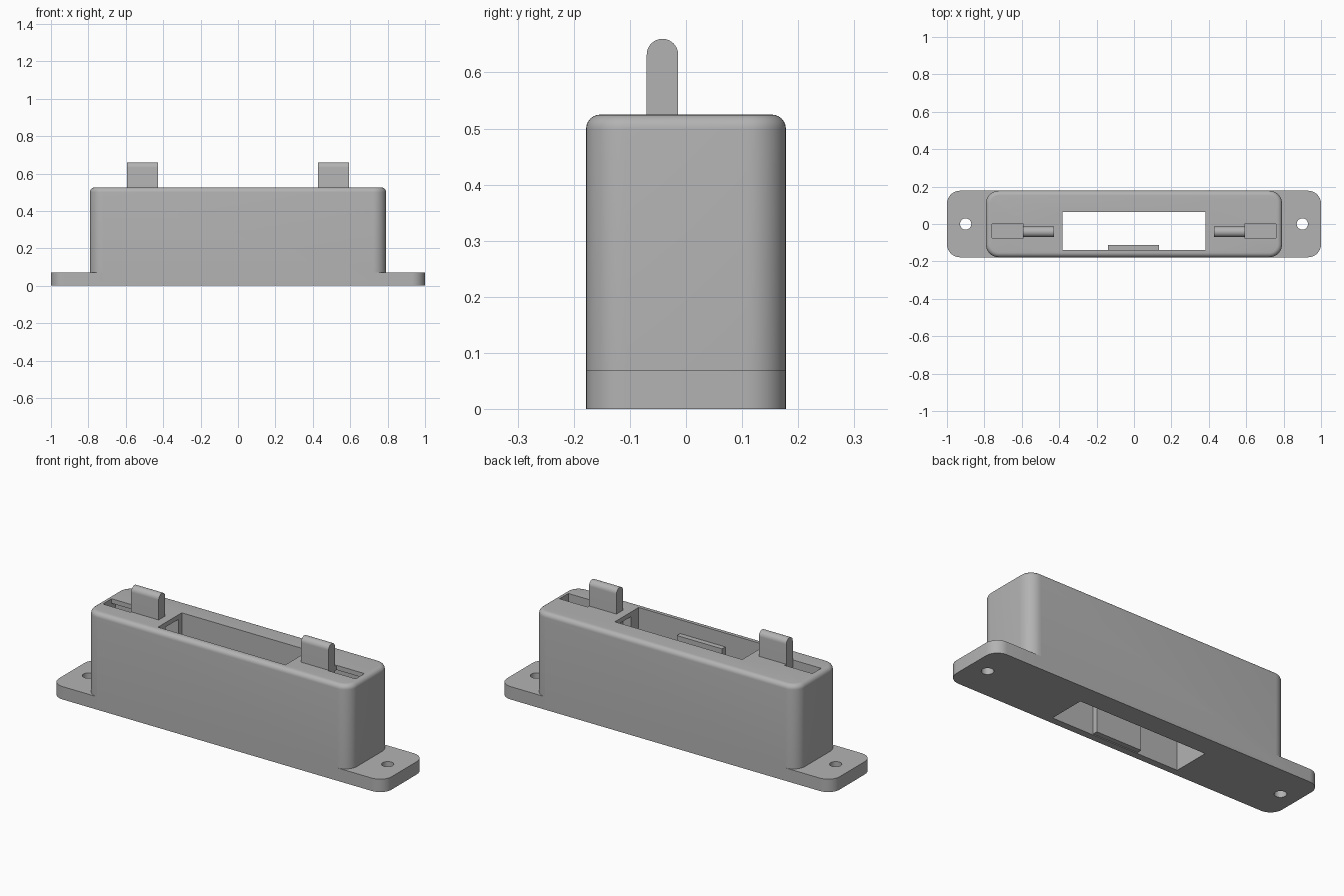
import bpy, bmesh

old = bpy.data.objects.get("Cube")
if old:
    bpy.data.objects.remove(old, do_unlink=True)

grey = bpy.data.materials.new("plain grey")
grey.use_nodes = True
colour = (0.45, 0.45, 0.45, 1)
grey.diffuse_color = colour
grey.node_tree.nodes["Principled BSDF"].inputs["Base Color"].default_value = colour


def finish(name, bm):
    mesh = bpy.data.meshes.new(name)
    bmesh.ops.recalc_face_normals(bm, faces=bm.faces)
    bm.to_mesh(mesh)
    bm.free()
    mesh.materials.append(grey)
    ob = bpy.data.objects.new(name, mesh)
    bpy.context.collection.objects.link(ob)
    return ob


def block(name, x, y, z, corner=0, top=0):
    """Box from ranges, with optional rounded upright corners and top rim."""
    bm = bmesh.new()
    bmesh.ops.create_cube(bm, size=1)
    for v in bm.verts:
        for i, (lo, hi) in enumerate((x, y, z)):
            v.co[i] = hi if v.co[i] > 0 else lo
    if corner:
        upright = [e for e in bm.edges
                   if abs(e.verts[0].co.z - e.verts[1].co.z) > 0.01]
        bmesh.ops.bevel(bm, geom=upright, offset=corner, segments=10,
                        profile=0.5, affect='EDGES')
    if top:
        rim = [e for e in bm.edges if all(v.co.z > z[1] - 0.001 for v in e.verts)]
        bmesh.ops.bevel(bm, geom=rim, offset=top, segments=6,
                        profile=0.5, affect='EDGES')
    return finish(name, bm)


def activate(ob):
    bpy.ops.object.select_all(action='DESELECT')
    ob.select_set(True)
    bpy.context.view_layer.objects.active = ob


def combine(ob, other, operation):
    activate(ob)
    mod = ob.modifiers.new("combine", 'BOOLEAN')
    mod.operation = operation
    mod.solver = 'EXACT'
    mod.object = other
    bpy.ops.object.modifier_apply(modifier=mod.name)
    bpy.data.objects.remove(other, do_unlink=True)


def span(side, a, b):
    return tuple(sorted((side * a, side * b)))


# Flanged housing
depth = (-0.178, 0.178)
housing = block("housing", (-1, 1), depth, (0, 0.07), corner=0.07)
combine(housing, block("shell", (-0.792, 0.792), depth, (0.02, 0.525),
                       corner=0.07, top=0.025), 'UNION')

# Central opening through the whole height
combine(housing, block("opening", (-0.383, 0.383), (-0.14, 0.064), (-0.1, 0.7)),
        'DIFFERENCE')

for side in (-1, 1):
    # Lever channel under the top skin, then its access pocket
    combine(housing, block("channel", span(side, 0.36, 0.76), (-0.075, 0.035),
                           (0.25, 0.5)), 'DIFFERENCE')
    combine(housing, block("pocket", span(side, 0.592, 0.76), (-0.075, 0),
                           (0.4, 0.6)), 'DIFFERENCE')
    # Screw hole
    bm = bmesh.new()
    bmesh.ops.create_cone(bm, cap_ends=True, segments=32, radius1=0.03,
                          radius2=0.03, depth=0.4)
    for v in bm.verts:
        v.co.x += side * 0.9
    combine(housing, finish("screw_hole", bm), 'DIFFERENCE')

# Latch rib on the front wall of the opening
combine(housing, block("latch_rib", (-0.138, 0.134), (-0.16, -0.112),
                       (0.005, 0.45)), 'UNION')
activate(housing)
bpy.ops.object.shade_smooth_by_angle(angle=0.6)

# Upright levers with fully rounded tops
for side, name in ((-1, "right_lever"), (1, "left_lever")):
    bm = bmesh.new()
    bmesh.ops.create_cone(bm, cap_ends=True, segments=32, radius1=0.028,
                          radius2=0.028, depth=0.165)
    for v in bm.verts:
        x, y, z = v.co
        low = y < -0.001
        v.co = (side * 0.5105 + z, x - 0.042, 0.25 if low else 0.632 + y)
    # Flatten the lower half to a straight stem
    bmesh.ops.remove_doubles(bm, verts=bm.verts, dist=0.0001)
    for v in bm.verts:
        if v.co.z < 0.3:
            v.co.y = -0.07 if v.co.y < -0.042 else -0.014
    bmesh.ops.remove_doubles(bm, verts=bm.verts, dist=0.0001)
    lever = finish(name, bm)
    activate(lever)
    bpy.ops.object.shade_smooth_by_angle(angle=0.6)
